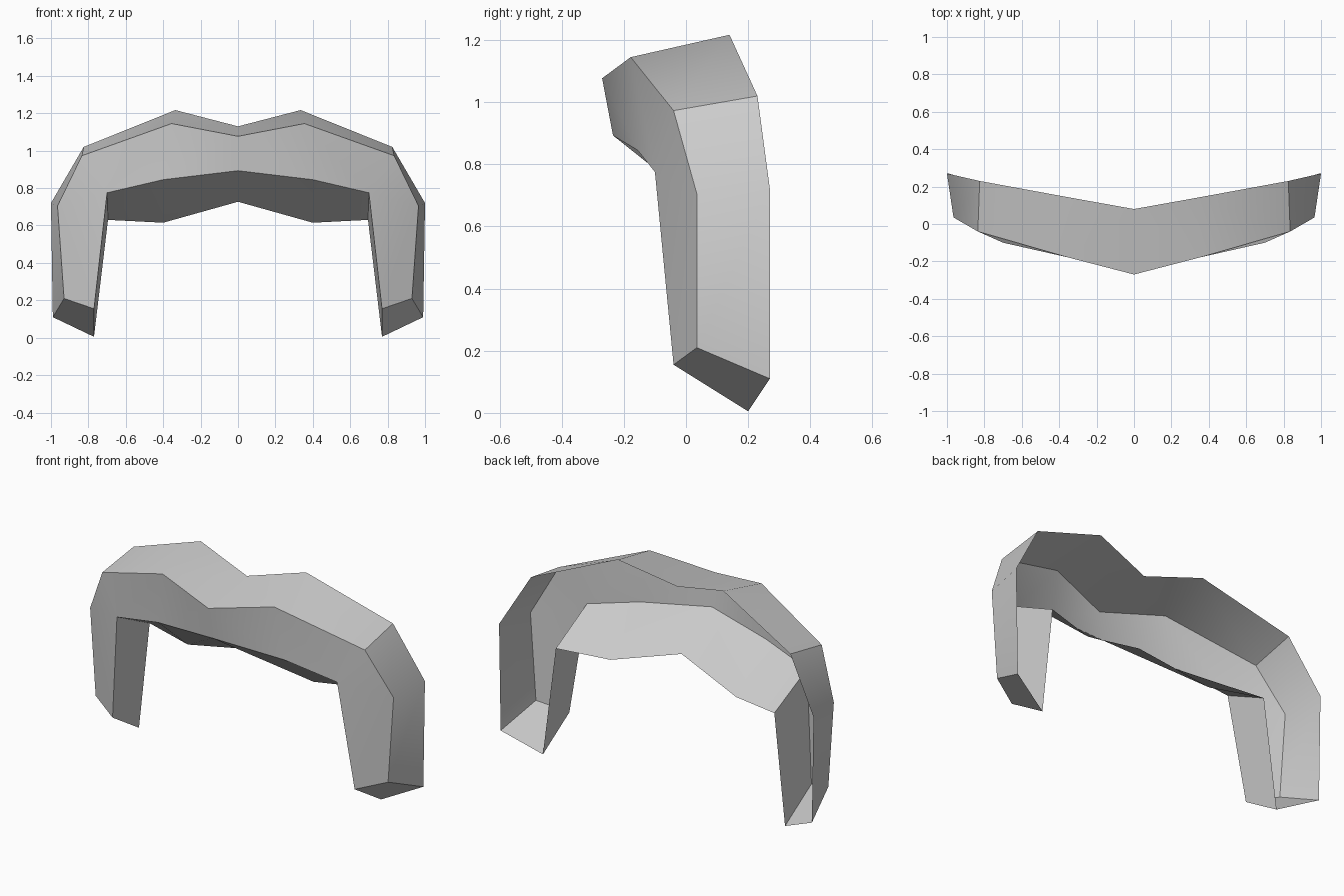
import bpy
import math
from mathutils import Vector

cube = bpy.data.objects.get("Cube")
if cube:
    bpy.data.objects.remove(cube, do_unlink=True)

# Plain grey
grey = bpy.data.materials.new("plain grey")
grey.use_nodes = True
color = (0.6, 0.6, 0.6, 1)
grey.diffuse_color = color
grey.node_tree.nodes["Principled BSDF"].inputs["Base Color"].default_value = color

# The four long edges of the left half, from the centre down to the leg tip
outer_back = [(0, .08, 1.13), (.335, .14, 1.217), (.825, .23, 1.02), (1, .27, .72), (.99, .27, .11)]
outer_front = [(0, -.27, 1.077), (.355, -.178, 1.145), (.835, -.04, .973), (.965, .035, .705), (.93, .035, .21)]
inner_front = [(0, -.235, .893), (.4, -.155, .845), (.7, -.1, .775), (.77, -.04, .155)]
inner_back = [(0, .04, .727), (.4, .115, .615), (.695, .19, .63), (.77, .2, .005)]

verts = []
faces = []


def add_edge_loop(points):
    """Store a long edge and return its vertex numbers."""
    start = len(verts)
    verts.extend(Vector(p) for p in points)
    return list(range(start, len(verts)))


def add_strip(a, b):
    """Bridge two long edges of equal length, skipping a repeated corner."""
    for a1, a2, b1, b2 in zip(a, a[1:], b, b[1:]):
        faces.append(list(dict.fromkeys((a1, a2, b2, b1))))


ob, of, inf, inb = map(add_edge_loop, (outer_back, outer_front, inner_front, inner_back))

# Outer top, front and inner underside; the back stays open
add_strip(ob, of)
shoulder = inf[2]
add_strip(of, inf[:3] + [shoulder] + inf[3:])
add_strip(inf, inb)

# Cap under the leg
faces.append([ob[-1], inb[-1], inf[-1], of[-1]])

mesh = bpy.data.meshes.new("arch_shell")
mesh.from_pydata(verts, [], faces)
mesh.materials.append(grey)
mesh.update()
arch = bpy.data.objects.new("arch_shell", mesh)
bpy.context.collection.objects.link(arch)

# Mirror the half about the centre line
bpy.context.view_layer.objects.active = arch
arch.select_set(True)
mirror = arch.modifiers.new("Mirror", "MIRROR")
mirror.use_clip = True
bpy.ops.object.modifier_apply(modifier=mirror.name)

# Consistent outward faces, smooth along the arch with sharp long edges
bpy.ops.object.mode_set(mode="EDIT")
bpy.ops.mesh.select_all(action="SELECT")
bpy.ops.mesh.normals_make_consistent(inside=False)
bpy.ops.object.mode_set(mode="OBJECT")
bpy.ops.object.shade_smooth_by_angle(angle=math.radians(35))
